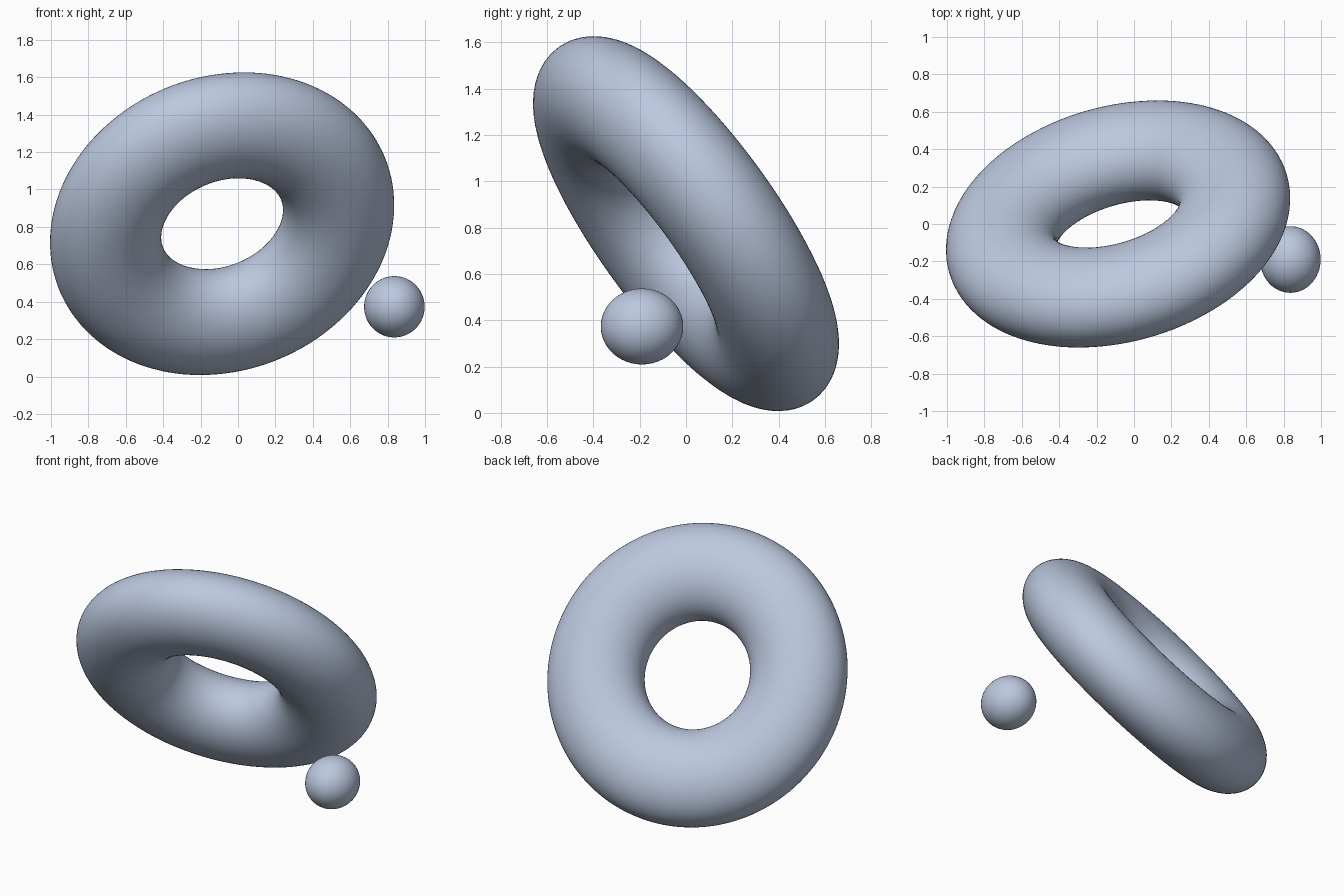
import bpy
from mathutils import Vector

cube = bpy.data.objects.get("Cube")
if cube:
    bpy.data.objects.remove(cube, do_unlink=True)

# Single pale blue-grey colour
mat = bpy.data.materials.new("pale_blue_grey")
colour = (0.50, 0.58, 0.74, 1.0)
mat.use_nodes = True
mat.diffuse_color = colour
for node in mat.node_tree.nodes:
    if node.type == 'BSDF_PRINCIPLED':
        node.inputs["Base Color"].default_value = colour


def finish(name):
    """Name, colour and smooth the newly added primitive."""
    obj = bpy.context.object
    obj.name = name
    obj.data.materials.append(mat)
    bpy.ops.object.shade_smooth()
    return obj


# Tilted ring with a tube slightly flattened along the ring axis
TUBE_WIDTH, TUBE_DEPTH = 0.30, 0.245
axis = Vector((-0.23, 0.789, 0.57))
bpy.ops.mesh.primitive_torus_add(
    major_radius=0.64, minor_radius=TUBE_WIDTH,
    major_segments=128, minor_segments=64, location=(-0.085, 0, 0.817))
ring = finish("ring")
ring.rotation_mode = 'QUATERNION'
ring.rotation_quaternion = axis.to_track_quat('Z', 'Y')
ring.scale.z = TUBE_DEPTH / TUBE_WIDTH

# Small separate ball beside the lower left of the ring
bpy.ops.mesh.primitive_uv_sphere_add(
    segments=48, ring_count=24, radius=1, location=(0.836, -0.19, 0.373))
ball = finish("ball")
ball.scale = (0.162, 0.178, 0.164)
